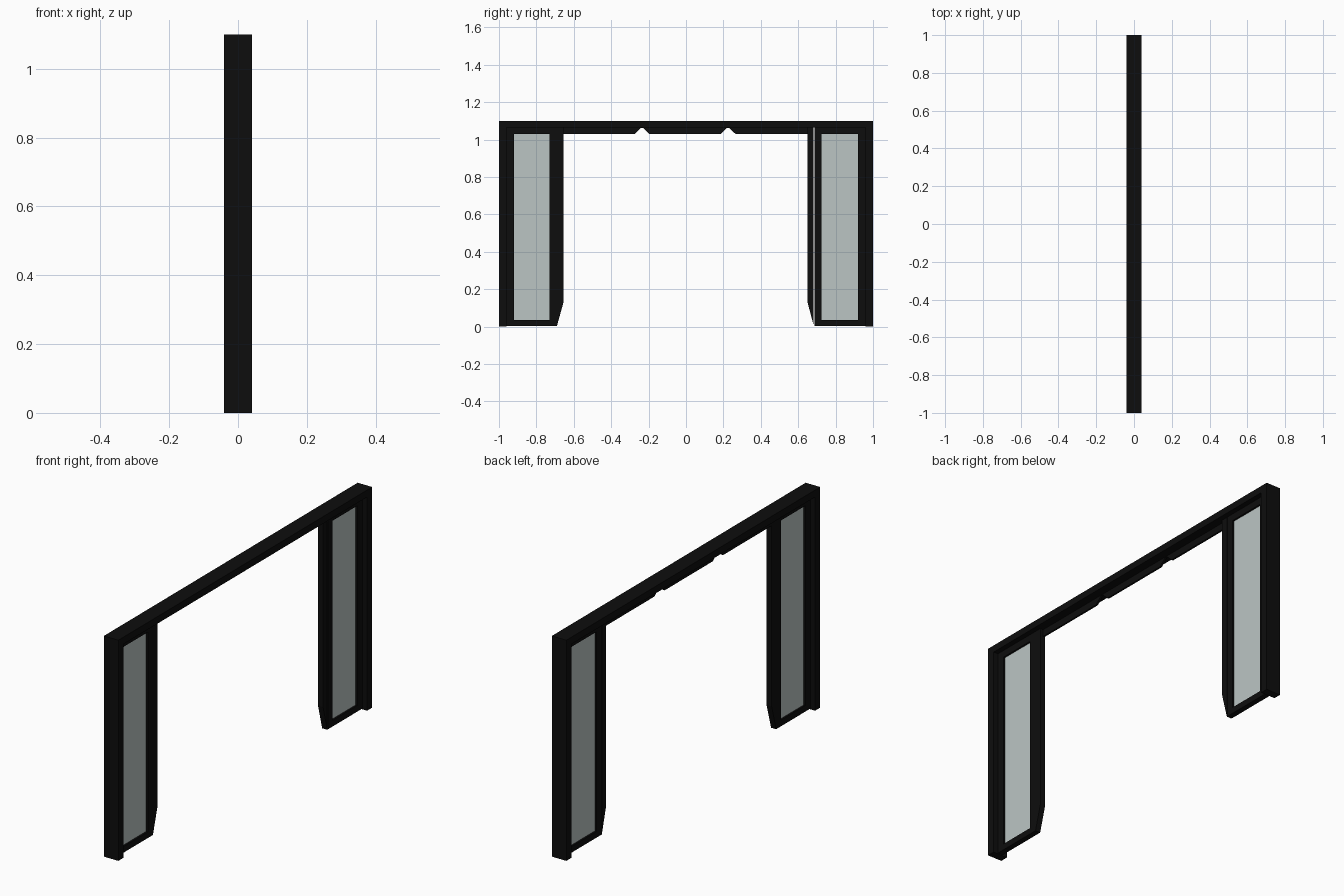
import bpy
import bmesh

cube = bpy.data.objects.get("Cube")
if cube:
    bpy.data.objects.remove(cube, do_unlink=True)


def make_material(name, color):
    mat = bpy.data.materials.new(name)
    mat.use_nodes = True
    mat.diffuse_color = color
    mat.node_tree.nodes["Principled BSDF"].inputs["Base Color"].default_value = color
    return mat


black = make_material("black metal", (0.004, 0.004, 0.004, 1))
glass = make_material("pale grey glass", (0.50, 0.56, 0.55, 1))


def plate(name, outline, x0, x1, mat):
    """Extrude a (y, z) outline from x0 to x1."""
    bm = bmesh.new()
    face = bm.faces.new([bm.verts.new((x0, y, z)) for y, z in outline])
    new = bmesh.ops.extrude_face_region(bm, geom=[face])["geom"]
    verts = [v for v in new if isinstance(v, bmesh.types.BMVert)]
    bmesh.ops.translate(bm, verts=verts, vec=(x1 - x0, 0, 0))
    bmesh.ops.recalc_face_normals(bm, faces=bm.faces)
    mesh = bpy.data.meshes.new(name)
    bm.to_mesh(mesh)
    bm.free()
    mesh.materials.append(mat)
    obj = bpy.data.objects.new(name, mesh)
    bpy.context.collection.objects.link(obj)
    return obj


def box(name, y0, y1, z0, z1, half_x, mat=black):
    return plate(name, [(y0, z0), (y1, z0), (y1, z1), (y0, z1)], -half_x, half_x, mat)


HEIGHT = 1.10
BEAM = 1.065      # underside of the top beam
RAIL = 1.03       # underside of the door top rails
DEPTH = 0.04
DOOR = 0.014

# Top beam
box("top_beam", -1, 1, BEAM, HEIGHT, DEPTH)

# Notched strip hanging under the beam, thin and set off centre
strip = [(-0.66, BEAM), (-0.66, RAIL)]
for centre in (-0.235, 0.225):
    strip += [(centre - 0.04, RAIL), (centre - 0.006, BEAM - 0.002),
              (centre + 0.006, BEAM - 0.002), (centre + 0.04, RAIL)]
strip += [(0.65, RAIL), (0.65, BEAM)]
plate("notched_strip", strip, -0.012, -0.003, black)

# Jambs and glazed door panels: side, leading edge, glass edge, seal gap
for label, s, edge, pane, gap in (("front", -1, 0.655, 0.73, 0),
                                  ("back", 1, 0.65, 0.725, 0.004)):
    box(label + "_jamb", s * 0.96, s, 0, BEAM, DEPTH)
    box(label + "_outer_stile", s * 0.92, s * 0.96, 0.004, BEAM, DOOR)
    box(label + "_top_rail", s * pane, s * 0.92, RAIL, BEAM, DOOR)
    box(label + "_bottom_rail", s * pane, s * 0.92, 0.004, 0.035, DOOR)
    seam = edge + 0.035
    box(label + "_inner_stile", s * (seam + gap / 2), s * pane, 0.004, BEAM, DOOR)
    # Leading edge, tapered at the foot
    plate(label + "_edge_seal",
          [(s * edge, BEAM), (s * edge, 0.13), (s * (seam - gap / 2), 0.004),
           (s * (seam - gap / 2), BEAM)], -DOOR, DOOR, black)
    box(label + "_glass", s * pane, s * 0.92, 0.035, RAIL, 0.005, glass)
